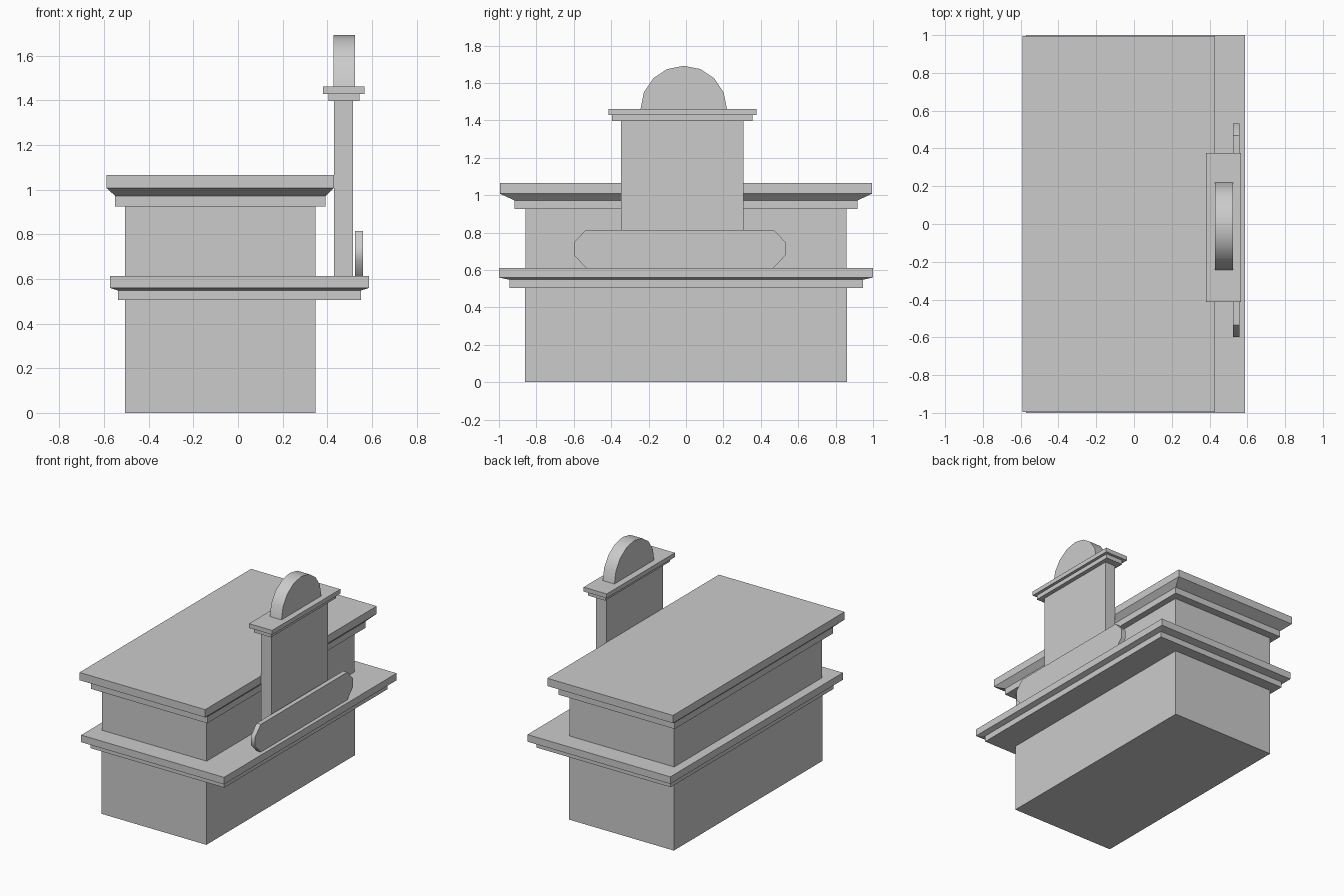
import bpy, bmesh, math

if "Cube" in bpy.data.objects:
    bpy.data.objects.remove(bpy.data.objects["Cube"])


def finish(bm, name):
    bmesh.ops.recalc_face_normals(bm, faces=bm.faces[:])
    me = bpy.data.meshes.new(name)
    bm.to_mesh(me)
    bm.free()
    ob = bpy.data.objects.new(name, me)
    bpy.context.collection.objects.link(ob)
    return ob


def stack(name, rings):
    """Closed loft through rectangles (x0, x1, y0, y1, z)."""
    bm = bmesh.new()
    loops = [[bm.verts.new(p) for p in ((a, c, z), (b, c, z), (b, d, z), (a, d, z))]
             for a, b, c, d, z in rings]
    for lo, hi in zip(loops, loops[1:]):
        for i in range(4):
            j = (i + 1) % 4
            bm.faces.new((lo[i], lo[j], hi[j], hi[i]))
    bm.faces.new(loops[0][::-1])
    bm.faces.new(loops[-1])
    return finish(bm, name)


def box(name, rect, z0, z1):
    return stack(name, [(*rect, z0), (*rect, z1)])


def cornice(name, inner, outer, zs):
    """Lower fillet, sloped underside and wide top slab."""
    return stack(name, [(*r, z) for r, z in zip((inner, inner, outer, outer), zs)])


def plate(name, outline, x0, x1, is_smooth):
    """Extrude a (y, z) outline along x, smoothing the chosen rim faces."""
    bm = bmesh.new()
    face = bm.faces.new([bm.verts.new((x0, y, z)) for y, z in outline])
    ext = bmesh.ops.extrude_face_region(bm, geom=[face])["geom"]
    for v in ext:
        if isinstance(v, bmesh.types.BMVert):
            v.co.x = x1
    bmesh.ops.recalc_face_normals(bm, faces=bm.faces[:])
    for f in bm.faces:
        f.smooth = is_smooth(f.normal)
    return finish(bm, name)


# Two storeys with their cornices
box("lower_body", (-0.505, 0.347, -0.862, 0.862), 0, 0.505)
cornice("lower_cornice", (-0.537, 0.55, -0.945, 0.945),
        (-0.573, 0.587, -1.0, 1.0), (0.505, 0.548, 0.56, 0.612))
box("upper_body", (-0.505, 0.346, -0.858, 0.858), 0.612, 0.925)
cornice("upper_cornice", (-0.55, 0.393, -0.917, 0.917),
        (-0.59, 0.43, -0.995, 0.994), (0.925, 0.972, 1.008, 1.065))

# Sign tower with stepped cap
box("tower", (0.431, 0.514, -0.348, 0.307), 0.612, 1.397)
box("tower_cap_lower", (0.406, 0.545, -0.396, 0.356), 1.397, 1.429)
box("tower_cap_upper", (0.38, 0.567, -0.414, 0.377), 1.429, 1.461)

# Half-round crest on the tower
arc = [(-0.012 + 0.231 * math.cos(math.pi * i / 8),
        1.461 + 0.231 * math.sin(math.pi * i / 8)) for i in range(9)]
plate("tower_crest", arc, 0.428, 0.523, lambda n: abs(n.x) < 0.5 and n.z > 0.1)

# Long plaque with clipped corners
yc, zc = -0.033, 0.7135
corners = [(0.566, -0.034), (0.566, 0.034), (0.502, 0.1015), (-0.502, 0.1015),
           (-0.566, 0.034), (-0.566, -0.034), (-0.502, -0.1015), (0.502, -0.1015)]
plate("front_plaque", [(yc + y, zc + z) for y, z in corners], 0.525, 0.559,
      lambda n: abs(n.y) > 0.1)
